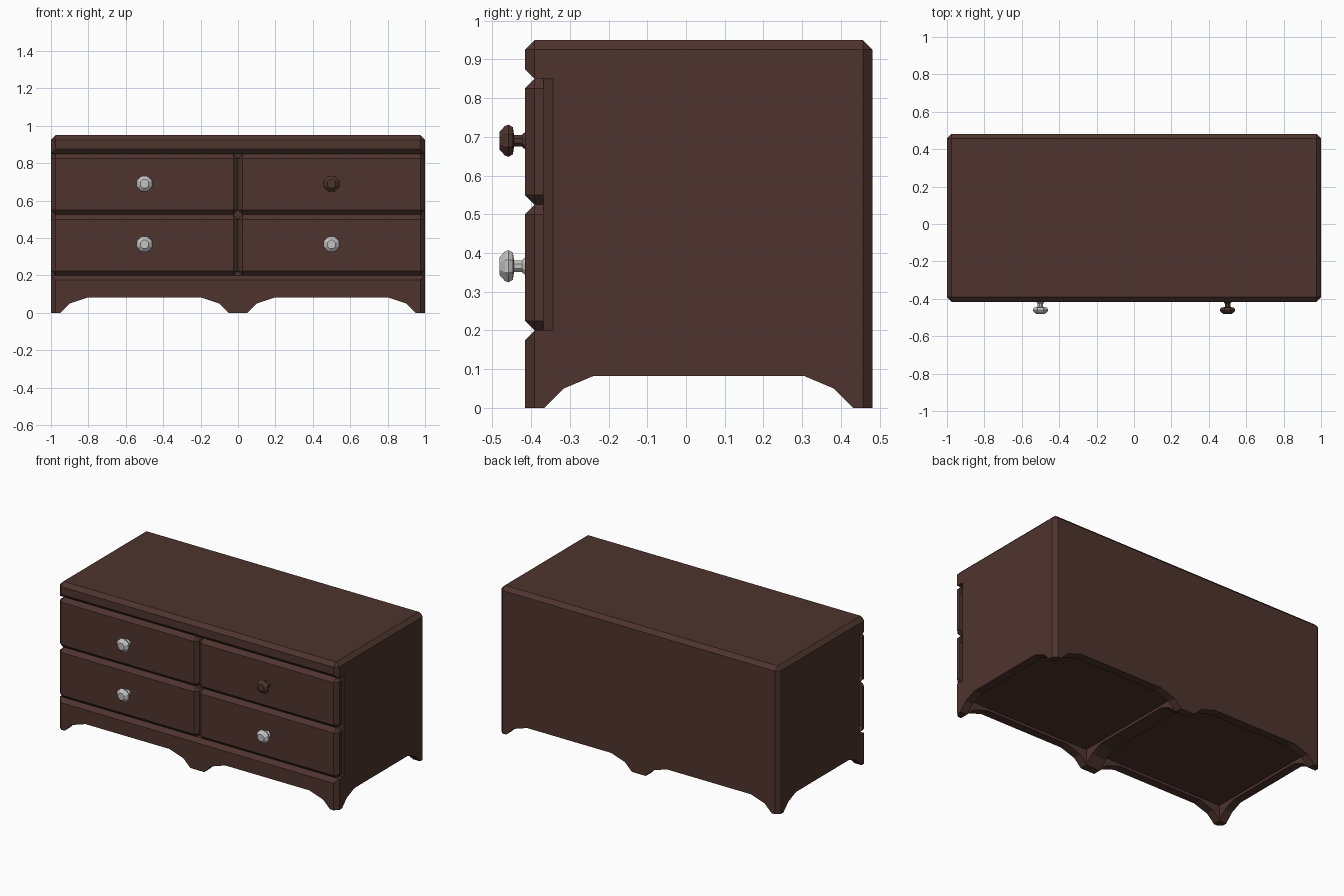
import bpy, bmesh, math
from mathutils import Vector

if "Cube" in bpy.data.objects:
    bpy.data.objects.remove(bpy.data.objects["Cube"])

FRONT, BACK, PANEL = -0.416, 0.482, -0.368
BEVEL = 0.025


def material(name, rgb):
    m = bpy.data.materials.new(name)
    m.diffuse_color = (*rgb, 1)
    m.use_nodes = True
    m.node_tree.nodes["Principled BSDF"].inputs["Base Color"].default_value = m.diffuse_color
    return m


WOOD = material("dark brown wood", (0.0762, 0.0343, 0.0273))
METAL = material("light grey metal", (0.55, 0.55, 0.55))


def add_object(name, bm, mat):
    bmesh.ops.recalc_face_normals(bm, faces=bm.faces)
    mesh = bpy.data.meshes.new(name)
    bm.to_mesh(mesh)
    bm.free()
    mesh.materials.append(mat)
    ob = bpy.data.objects.new(name, mesh)
    bpy.context.collection.objects.link(ob)
    return ob


def box(name, lo, hi, bevel_rule=None, drop_rule=None):
    """Box from lo to hi; chamfers edges and drops faces chosen by rules."""
    lo, hi = Vector(lo), Vector(hi)
    bm = bmesh.new()
    bmesh.ops.create_cube(bm, size=1)
    for v in bm.verts:
        v.co = Vector([(lo[i] + hi[i]) / 2 + v.co[i] * (hi[i] - lo[i]) for i in range(3)])
    if bevel_rule:
        edges = [e for e in bm.edges if bevel_rule(e.verts[0].co, e.verts[1].co)]
        bmesh.ops.bevel(bm, geom=edges, offset=BEVEL, segments=1, affect='EDGES')
    bmesh.ops.recalc_face_normals(bm, faces=bm.faces)
    if drop_rule:
        bm.normal_update()
        bmesh.ops.delete(bm, geom=[f for f in bm.faces if drop_rule(f)], context='FACES')
    return add_object(name, bm, WOOD)


def prism(name, points, to_3d, start, end):
    """Extrudes a 2D outline between two depths."""
    bm = bmesh.new()
    face = bm.faces.new([bm.verts.new(to_3d(u, z, start)) for u, z in points])
    new = bmesh.ops.extrude_face_region(bm, geom=[face])["geom"]
    shift = Vector(to_3d(0, 0, end)) - Vector(to_3d(0, 0, start))
    bmesh.ops.translate(bm, vec=shift, verts=[g for g in new if isinstance(g, bmesh.types.BMVert)])
    return add_object(name, bm, WOOD)


def cut(ob, cutter):
    mod = ob.modifiers.new("cut", 'BOOLEAN')
    mod.operation, mod.solver, mod.object = 'DIFFERENCE', 'EXACT', cutter
    bpy.context.view_layer.objects.active = ob
    bpy.ops.object.modifier_apply(modifier=mod.name)
    bpy.data.objects.remove(cutter)


def both(a, b, axis, value):
    return abs(a[axis] - value) < 1e-4 and abs(b[axis] - value) < 1e-4


def vertical(a, b):
    return abs(a.z - b.z) > 1e-4


# case behind the drawers, open where it meets top and base
box("case", (-1, PANEL, 0.2), (1, BACK, 0.85), vertical, lambda f: abs(f.normal.z) > 0.9)

# top with chamfered upper rim and front lower edge
box("top", (-1, FRONT, 0.85), (1, BACK, 0.95),
    lambda a, b: vertical(a, b) or both(a, b, 2, 0.95) or (both(a, b, 1, FRONT) and both(a, b, 2, 0.85)))

# base with arched aprons and two recesses underneath
base = box("base", (-1, FRONT, 0), (1, BACK, 0.2),
           lambda a, b: vertical(a, b) or (both(a, b, 1, FRONT) and both(a, b, 2, 0.2)))


def arch(a, b, shoulder):
    left = [(0.05, -0.1), (0.05, 0), (0.1, 0.05), (shoulder, 0.083)]
    return [(a + u, z) for u, z in left] + [(b - u, z) for u, z in reversed(left)]


W = 0.053
for x0, x1 in ((-1, 0), (0, 1)):
    cut(base, box("recess_cutter", (x0 + W, FRONT + W, -0.2), (x1 - W, BACK - W, 0.1)))
    cut(base, prism("front_arch_cutter", arch(x0, x1, 0.2), lambda u, z, d: (u, d, z), -0.8, 0.8))
cut(base, prism("side_arch_cutter", arch(FRONT, BACK, 0.178), lambda u, z, d: (d, u, z), -1.3, 1.3))


# round knob with eight sides, turned around the y axis
def knob(name, x, z, mat):
    profile = [(0.024, FRONT), (0.016, -0.424), (0.016, -0.444), (0.038, -0.447),
               (0.045, -0.459), (0.041, -0.468), (0.024, -0.482)]
    bm = bmesh.new()
    rings = []
    for r, y in profile:
        angles = [math.tau * (i + 0.5) / 8 for i in range(8)]
        rings.append([bm.verts.new((x + r * math.cos(t), y, z + r * math.sin(t))) for t in angles])
    for p, q in zip(rings, rings[1:]):
        for i in range(8):
            j = (i + 1) % 8
            bm.faces.new((p[i], p[j], q[j], q[i]))
    bm.faces.new(rings[-1])
    add_object(name, bm, mat)


# four chamfered drawer fronts, open at the back, each with a knob
for row, z0, zk in (("lower", 0.2, 0.366), ("upper", 0.525, 0.69)):
    for side, x0 in (("left", -1), ("right", 0)):
        box(f"{row}_{side}_drawer", (x0, FRONT, z0), (x0 + 1, PANEL, z0 + 0.325),
            lambda a, b: not both(a, b, 1, PANEL), lambda f: f.normal.y > 0.9)
        wooden = (row, side) == ("upper", "right")
        knob(f"{row}_{side}_knob", x0 + 0.5, zk, WOOD if wooden else METAL)
